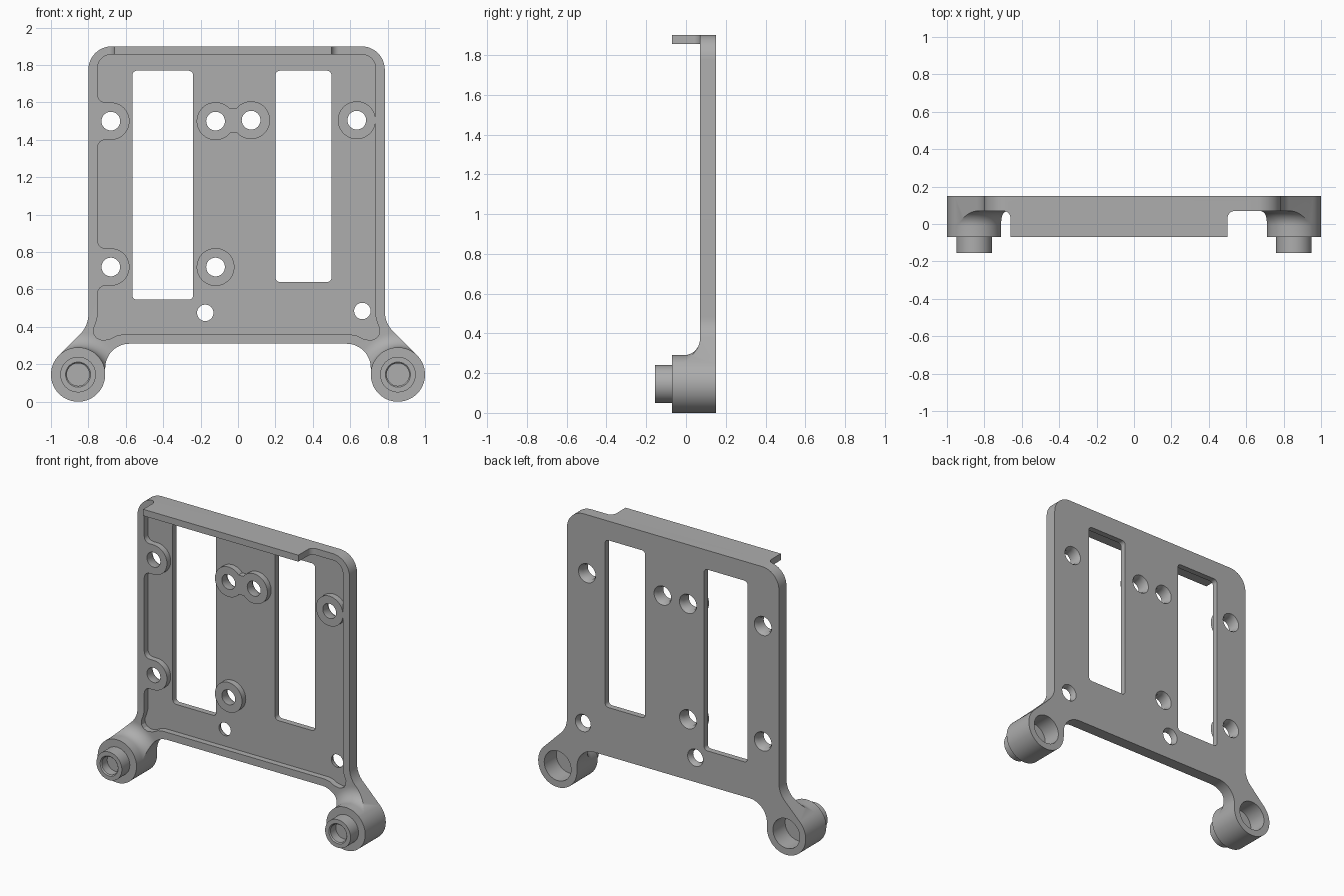
import bpy, bmesh, math

if "Cube" in bpy.data.objects:
    bpy.data.objects.remove(bpy.data.objects["Cube"])

BACK, RIM, FLOOR, FRONT = 0.15, 0.07, 0.11, -0.07   # y levels
LEG_X, LEG_Z, LEG_R = 0.855, 0.145, 0.145

grey = bpy.data.materials.new("plain_grey")
grey.diffuse_color = (0.42, 0.42, 0.42, 1)
grey.use_nodes = True
grey.node_tree.nodes["Principled BSDF"].inputs["Base Color"].default_value = grey.diffuse_color


def arc(cx, cz, r, a0, a1, n=12):
    return [(cx + r * math.cos(math.radians(a0 + (a1 - a0) * i / n)),
             cz + r * math.sin(math.radians(a0 + (a1 - a0) * i / n))) for i in range(n + 1)]


def finish(bm, name):
    bmesh.ops.remove_doubles(bm, verts=bm.verts, dist=1e-5)
    bmesh.ops.recalc_face_normals(bm, faces=bm.faces)
    me = bpy.data.meshes.new(name)
    bm.to_mesh(me)
    bm.free()
    me.materials.append(grey)
    ob = bpy.data.objects.new(name, me)
    bpy.context.collection.objects.link(ob)
    return ob


def prism(name, pts, a, b, axis='y'):
    """Extrude a 2D outline along y (outline in x,z) or z (outline in x,y)."""
    bm = bmesh.new()
    place = (lambda p, d: (p[0], d, p[1])) if axis == 'y' else (lambda p, d: (p[0], p[1], d))
    lo = [bm.verts.new(place(p, a)) for p in pts]
    hi = [bm.verts.new(place(p, b)) for p in pts]
    bm.faces.new(lo)
    bm.faces.new(hi)
    for i in range(len(pts)):
        j = (i + 1) % len(pts)
        bm.faces.new((lo[i], lo[j], hi[j], hi[i]))
    return finish(bm, name)


def lathe(name, profile, x, z, n=64):
    """Spin a (radius, y) profile around a y-parallel axis."""
    bm = bmesh.new()
    rings = [[bm.verts.new((x + r * math.cos(2 * math.pi * i / n), y,
                            z + r * math.sin(2 * math.pi * i / n))) for i in range(n)]
             for r, y in profile]
    for p, q in zip(rings, rings[1:]):
        for i in range(n):
            j = (i + 1) % n
            bm.faces.new((p[i], p[j], q[j], q[i]))
    bm.faces.new(rings[0])
    bm.faces.new(rings[-1])
    return finish(bm, name)


def rect(x0, x1, z0, z1, r=0):
    if not r:
        return [(x0, z0), (x1, z0), (x1, z1), (x0, z1)]
    return (arc(x1 - r, z1 - r, r, 0, 90, 5) + arc(x0 + r, z1 - r, r, 90, 180, 5)
            + arc(x0 + r, z0 + r, r, 180, 270, 5) + arc(x1 - r, z0 + r, r, 270, 360, 5))


def boolean(target, tool, op='DIFFERENCE'):
    tool.hide_render = True
    mod = target.modifiers.new("bool", 'BOOLEAN')
    mod.operation, mod.solver, mod.object = op, 'EXACT', tool
    bpy.context.view_layer.objects.active = target
    bpy.ops.object.modifier_apply(modifier=mod.name)
    bpy.data.objects.remove(tool)


# Outer outline: plate with two diagonal arms ending in round legs
def half_outline(edge):
    k = LEG_X + LEG_Z + LEG_R * math.sqrt(2) - edge   # arm line meets plate side
    return (arc(0.58, 0.18, 0.13, 90, 0)
            + arc(LEG_X, LEG_Z, LEG_R, 180, 405, 44)
            + arc(edge + 0.15, k + 0.062, 0.15, 225, 180, 8)
            + arc(edge - 0.125, 1.775, 0.125, 0, 90))


def mirrored(pts):
    return [(-x, z) for x, z in reversed(pts)]


body = prism("bracket_plate", half_outline(0.785) + mirrored(half_outline(0.80)), FRONT, BACK)

# Clear the front, leaving the legs with flared roots and the top flange
clear = prism("front_clearance", rect(-1.5, 1.5, -0.5, 2.3), -0.3, RIM)
flare = [(0.1455, -0.4)] + [(0.2255 - 0.08 * math.cos(t), -0.01 + 0.08 * math.sin(t))
                            for t in (math.pi / 2 * i / 10 for i in range(11))] + [(0.2255, 0.1)]
for s in (-1, 1):
    boolean(clear, lathe("leg_keep", flare, s * LEG_X, LEG_Z))
flange = ([(-0.66, -0.4)] + arc(-0.70, 0.03, 0.04, 0, 90, 8) + [(-0.70, 0.1), (0.54, 0.1)]
          + arc(0.54, 0.03, 0.04, 90, 180, 8) + [(0.50, -0.4)])
boolean(clear, prism("flange_keep", flange, 1.856, 2.1, 'z'))
boolean(body, clear)

# Shallow front pocket, with raised bosses left standing
low = [(0.60, 0.36), (0.635, 0.353), (0.67, 0.335), (0.71, 0.328), (0.74, 0.34),
       (0.755, 0.36), (0.757, 0.39), (0.745, 0.42), (0.735, 0.46)]
pocket = low + arc(0.665, 1.785, 0.07, 0, 90) + arc(-0.68, 1.785, 0.07, 90, 180)
for zc in (1.5, 0.72):
    pocket += (arc(-0.71, zc + 0.14, 0.04, 180, 270, 6) + arc(-0.68, zc, 0.1, 90, -90, 24)
               + arc(-0.71, zc - 0.14, 0.04, 90, 180, 6))
pocket += [(x - 0.015, z) for x, z in mirrored(low)]
pocket = prism("pocket_cutter", pocket, 0.055, FLOOR)
for x, z in ((-0.12, 1.5), (0.07, 1.505), (0.635, 1.505), (-0.12, 0.72)):
    boolean(pocket, lathe("boss_keep", [(0.101, -0.1), (0.101, 0.2)], x, z))
boolean(pocket, prism("boss_bridge", rect(-0.08, 0.03, 1.437, 1.567), -0.1, 0.2))
boolean(body, pocket)

# Two tall windows
for x0, x1, z0 in ((-0.565, -0.24, 0.545), (0.20, 0.50, 0.64)):
    boolean(body, prism("window_cutter", rect(x0, x1, z0, 1.77, 0.025), -0.1, 0.3))

# Screw holes, widened at the back
for x, z, r in ((-0.68, 1.5, 0.05), (-0.12, 1.5, 0.05), (0.07, 1.505, 0.05),
                (0.635, 1.505, 0.05), (-0.68, 0.72, 0.05), (-0.12, 0.72, 0.05),
                (-0.175, 0.475, 0.044), (0.665, 0.485, 0.044)):
    boolean(body, lathe("hole_cutter", [(r, 0.0), (r, 0.125), (r + 0.014, 0.15),
                                        (r + 0.014, 0.2)], x, z, 40))

# Leg spigots, blind front holes and wide back sockets
for s in (-1, 1):
    boolean(body, lathe("spigot", [(0.095, -0.155), (0.095, -0.03)], s * LEG_X, LEG_Z), 'UNION')
    boolean(body, lathe("spigot_hole", [(0.067, -0.2), (0.067, -0.155), (0.06, -0.148),
                                        (0.06, -0.09)], s * LEG_X, LEG_Z))
    boolean(body, lathe("back_socket", [(0.10, 0.02), (0.10, 0.2)], s * LEG_X, LEG_Z))

bpy.ops.object.select_all(action='DESELECT')
body.select_set(True)
bpy.context.view_layer.objects.active = body
bpy.ops.object.shade_smooth_by_angle(angle=math.radians(30))
